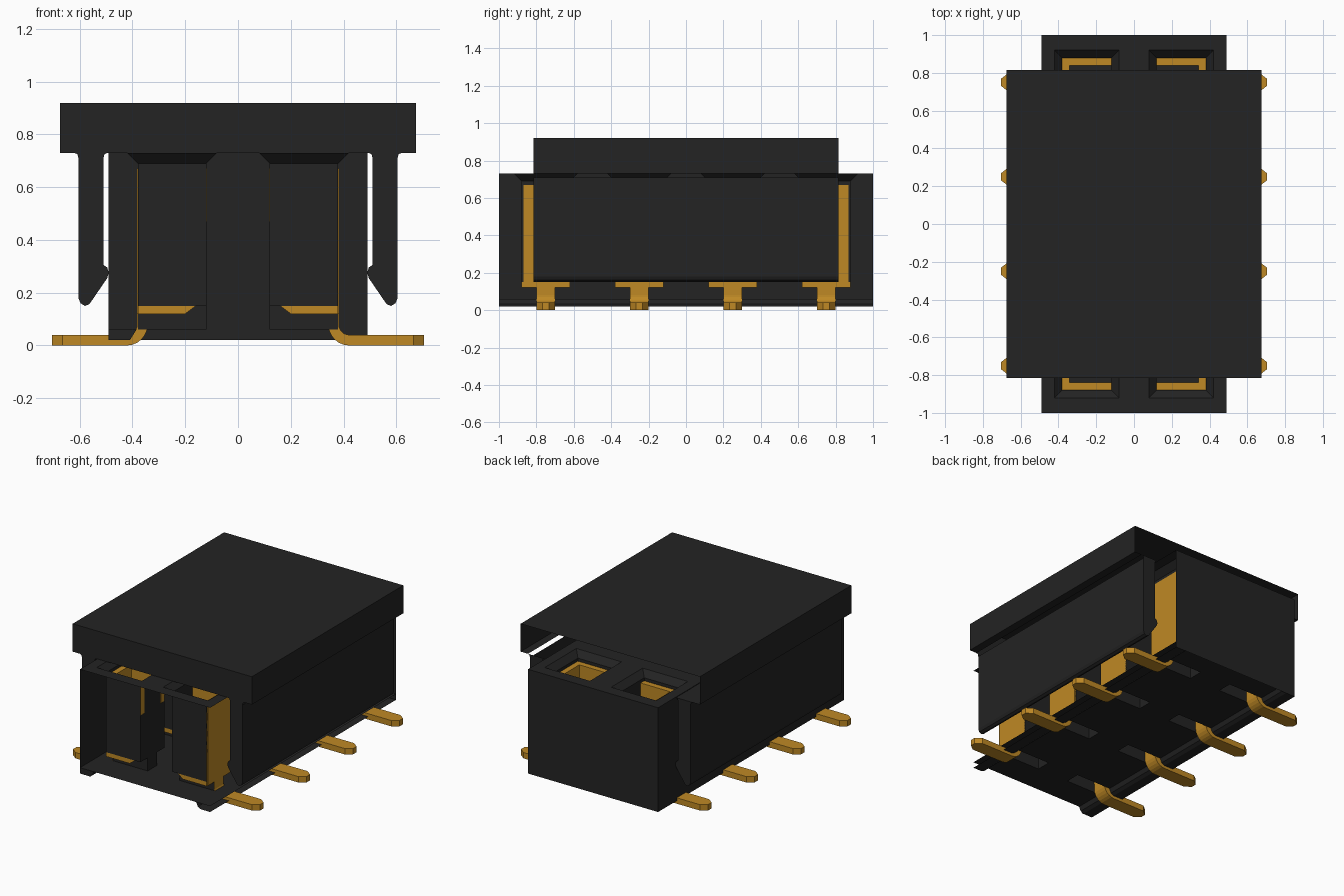
import bpy, bmesh, math

cube = bpy.data.objects.get("Cube")
if cube:
    bpy.data.objects.remove(cube, do_unlink=True)


def material(name, color):
    m = bpy.data.materials.new(name)
    m.use_nodes = True
    m.diffuse_color = color
    m.node_tree.nodes["Principled BSDF"].inputs["Base Color"].default_value = color
    return m


BLACK = material("black plastic", (0.017, 0.017, 0.017, 1))
GOLD = material("gold metal", (0.52, 0.25, 0.018, 1))


def finish(name, bm, mat):
    bmesh.ops.remove_doubles(bm, verts=bm.verts, dist=0.0001)
    mesh = bpy.data.meshes.new(name)
    bm.to_mesh(mesh)
    bm.free()
    mesh.materials.append(mat)
    ob = bpy.data.objects.new(name, mesh)
    bpy.context.collection.objects.link(ob)
    return ob


def face(bm, points):
    return bm.faces.new([bm.verts.new(p) for p in points])


def prism(bm, profile, y0, y1):
    """Extrude an (x, z) outline along y."""
    front = [(x, y0, z) for x, z in profile]
    back = [(x, y1, z) for x, z in profile]
    made = [face(bm, front), face(bm, back[::-1])]
    for i in range(len(profile)):
        j = (i + 1) % len(profile)
        made.append(face(bm, [front[i], back[i], back[j], front[j]]))
    return made


def strip(bm, profile, y0, y1):
    """Sheet that follows an open (x, z) line."""
    for (xa, za), (xb, zb) in zip(profile, profile[1:]):
        face(bm, [(xa, y0, za), (xb, y0, zb), (xb, y1, zb), (xa, y1, za)])


ROWS = [-0.75, -0.25, 0.25, 0.75]
HX, HY = 0.49, 1.0


def holed_sheet(bm, z, x_in, x_out, half):
    """Horizontal sheet with one rectangular hole per contact."""
    xs = [-HX, -x_out, -x_in, x_in, x_out, HX]
    ys = [-HY] + [r + s * half for r in ROWS for s in (-1, 1)] + [HY]
    for i in range(len(xs) - 1):
        for j in range(len(ys) - 1):
            if i % 2 and j % 2:
                continue
            face(bm, [(xs[i], ys[j], z), (xs[i + 1], ys[j], z),
                      (xs[i + 1], ys[j + 1], z), (xs[i], ys[j + 1], z)])


# Housing shell: top, floor, back, one side wall and bottom rails
bm = bmesh.new()
holed_sheet(bm, 0.73, 0.08, 0.42, 0.17)
holed_sheet(bm, 0.06, 0.12, 0.38, 0.05)
face(bm, [(HX, HY, 0.02), (-HX, HY, 0.02), (-HX, HY, 0.73), (HX, HY, 0.73)])
face(bm, [(-HX, HY, 0.02), (-HX, -HY, 0.02), (-HX, -HY, 0.73), (-HX, HY, 0.73)])
face(bm, [(-HX, -HY, 0.02), (-0.41, -HY, 0.02), (-0.385, -HY, 0.06), (-HX, -HY, 0.06)])
for s in (-1, 1):
    strip(bm, [(s * HX, 0.02), (s * 0.42, 0.02), (s * 0.398, 0.032), (s * 0.385, 0.06)], -HY, HY)
finish("housing", bm, BLACK)

# Contact wells with flared mouths and narrow pin slots below
bm = bmesh.new()
RINGS = [(0.08, 0.42, 0.17, 0.73), (0.12, 0.38, 0.13, 0.69),
         (0.12, 0.38, 0.13, 0.15), (0.12, 0.38, 0.05, 0.15), (0.12, 0.38, 0.05, 0.06)]
for s in (-1, 1):
    for r in ROWS:
        loops = [[(s * a, r - h, z), (s * b, r - h, z), (s * b, r + h, z), (s * a, r + h, z)]
                 for a, b, h, z in RINGS]
        for up, low in zip(loops, loops[1:]):
            for i in range(4):
                j = (i + 1) % 4
                quad = [up[i], up[j], low[j], low[i]]
                if len({q[1] for q in quad}) == 1 and up[i][2] == low[i][2]:
                    continue
                if up[i][2] == low[i][2] and i % 2:
                    continue
                face(bm, quad)
finish("contact_wells", bm, BLACK)

# Contacts: U-shaped spring open to the middle, plus a bent foot
LEG = [(0.38, 0.12), (0.2, 0.12), (0.16, 0.15), (0.16, 0.42), (0.118, 0.47),
       (0.118, 0.67), (0.38, 0.67)]
BACK = [(0.342, 0.12), (0.382, 0.12), (0.382, 0.67), (0.342, 0.67)]


def arc(cx, cz, radius, steps=6):
    return [(cx - radius * math.cos(t), cz - radius * math.sin(t))
            for t in [k * math.pi / 2 / steps for k in range(steps + 1)]]


FOOT = [(0.342, 0.13)] + arc(0.422, 0.08, 0.08) + [(0.665, 0.0), (0.665, 0.04)] \
    + arc(0.422, 0.08, 0.04)[::-1] + [(0.382, 0.13)]


def mirrored(profile, s):
    return [(s * x, z) for x, z in profile]


springs, feet = bmesh.new(), bmesh.new()
for s in (-1, 1):
    for r in ROWS:
        for d in (-1, 1):
            prism(springs, mirrored(LEG, s), r + d * 0.129, r + d * 0.09)
        prism(springs, mirrored(BACK, s), r - 0.12, r + 0.12)
        prism(feet, mirrored(FOOT, s), r - 0.049, r + 0.049)
        # tapered tip
        base = [(s * 0.665, r + y, z) for y, z in
                ((-0.049, 0), (0.049, 0), (0.049, 0.04), (-0.049, 0.04))]
        tip = [(s * 0.705, r + y, z) for y, z in
               ((-0.018, 0), (0.018, 0), (0.018, 0.04), (-0.018, 0.04))]
        face(feet, tip)
        for i in range(4):
            j = (i + 1) % 4
            face(feet, [base[i], base[j], tip[j], tip[i]])
for name, bm in (("contact_springs", springs), ("contact_feet", feet)):
    bmesh.ops.recalc_face_normals(bm, faces=bm.faces)
    finish(name, bm, GOLD)

# Cover cap, open at the back and underneath
CX, CY, Z0, Z1 = 0.675, 0.815, 0.73, 0.92
bm = bmesh.new()
strip(bm, [(-0.62, Z0), (-CX, Z0), (-CX, Z1), (CX, Z1), (CX, Z0), (0.62, Z0)], -CY, CY)
face(bm, [(-CX, -CY, Z0), (CX, -CY, Z0), (CX, -CY, Z1), (-CX, -CY, Z1)])
finish("cover_cap", bm, BLACK)

# Long clip legs with rounded hooks; the left one has no root fillet surface
CLIP = [(0.62, 0.73), (0.609, 0.725), (0.605, 0.71), (0.605, 0.18), (0.597, 0.16),
        (0.58, 0.15), (0.563, 0.157), (0.496, 0.255), (0.49, 0.275), (0.496, 0.296),
        (0.51, 0.305), (0.51, 0.71), (0.506, 0.725), (0.495, 0.73)]
for name, s in (("left_clip", 1), ("right_clip", -1)):
    bm = bmesh.new()
    faces = prism(bm, mirrored(CLIP, s), -CY, CY)
    bmesh.ops.recalc_face_normals(bm, faces=bm.faces)
    if s == 1:
        high = [f for f in faces if f.calc_center_median().z > 0.705 and abs(f.normal.y) < 0.5]
        bmesh.ops.delete(bm, geom=high, context='FACES')
    finish(name, bm, BLACK)
